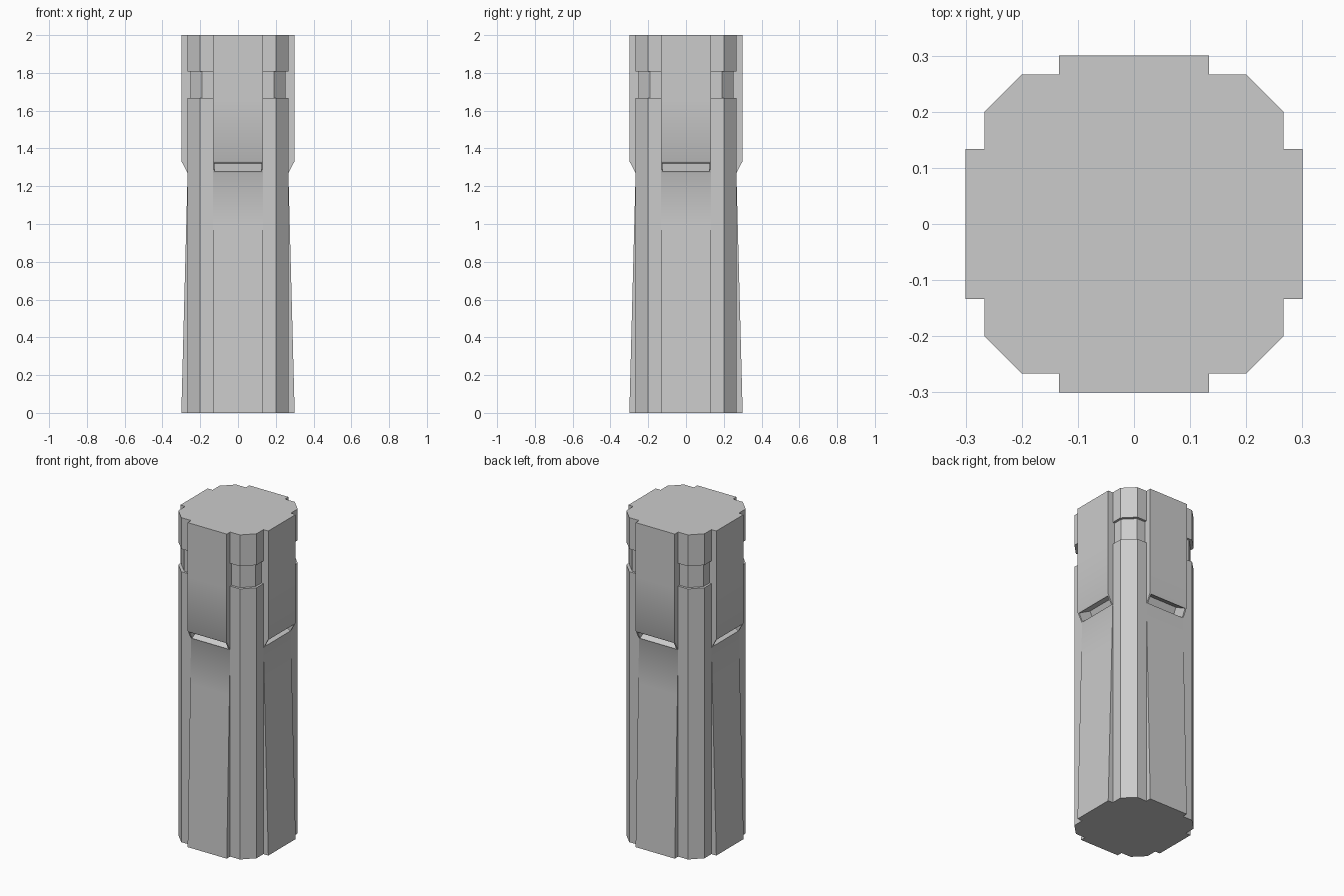
import bpy, bmesh, math
from mathutils import Matrix, Vector

if "Cube" in bpy.data.objects:
    bpy.data.objects.remove(bpy.data.objects["Cube"])

PANEL_HALF = 0.1333   # half width of the four side panels
CORE, CORNER = 0.2667, 0.2
GROOVE, GROOVE_CORNER = 0.2525, 0.19


def section(bm, z, panel, core=CORE, corner=CORNER):
    """One horizontal outline, made from a quarter turned four times."""
    quarter = [(-PANEL_HALF, -panel), (PANEL_HALF, -panel), (PANEL_HALF, -core),
               (corner, -core), (core, -corner), (core, -PANEL_HALF)]
    ring = []
    for k in range(4):
        turn = Matrix.Rotation(k * math.pi / 2, 3, 'Z')
        ring += [bm.verts.new(turn @ Vector((x, y, z))) for x, y in quarter]
    return ring


bm = bmesh.new()

# Body outline from base to top: tapering panels, flare, corner groove, head
rings = [
    section(bm, 0.0, 0.30),
    section(bm, 1.0, 0.2738),
    section(bm, 1.27, CORE),
    section(bm, 1.3333, 0.30),
    section(bm, 1.667, 0.30),
    section(bm, 1.667, 0.30, GROOVE, GROOVE_CORNER),
    section(bm, 1.807, 0.30, GROOVE, GROOVE_CORNER),
    section(bm, 1.807, 0.30),
    section(bm, 2.0, 0.30),
]
for low, high in zip(rings, rings[1:]):
    n = len(low)
    for i in range(n):
        j = (i + 1) % n
        bm.faces.new((low[i], low[j], high[j], high[i]))
bm.faces.new(rings[0][::-1])
bm.faces.new(rings[-1])

# Clean up collapsed faces where the outline does not change
bmesh.ops.remove_doubles(bm, verts=bm.verts[:], dist=1e-5)
flat = [f for f in bm.faces if f.calc_area() < 1e-7]
bmesh.ops.delete(bm, geom=flat, context='FACES')
bm.normal_update()

# Slots cut into the sloping undersides of the upper panels
slopes = [f for f in bm.faces
          if 1.28 < f.calc_center_median().z < 1.32 and f.normal.z < -0.3]
bmesh.ops.inset_individual(bm, faces=slopes, thickness=0.0125)
for f in bmesh.ops.extrude_discrete_faces(bm, faces=slopes)['faces']:
    f.normal_update()
    bmesh.ops.translate(bm, verts=f.verts[:], vec=f.normal * -0.09)

mesh = bpy.data.meshes.new("pillar_body")
bm.to_mesh(mesh)
bm.free()
body = bpy.data.objects.new("pillar_body", mesh)
bpy.context.collection.objects.link(body)

bpy.context.view_layer.objects.active = body
body.select_set(True)
bpy.ops.object.shade_smooth_by_angle(angle=math.radians(30))
